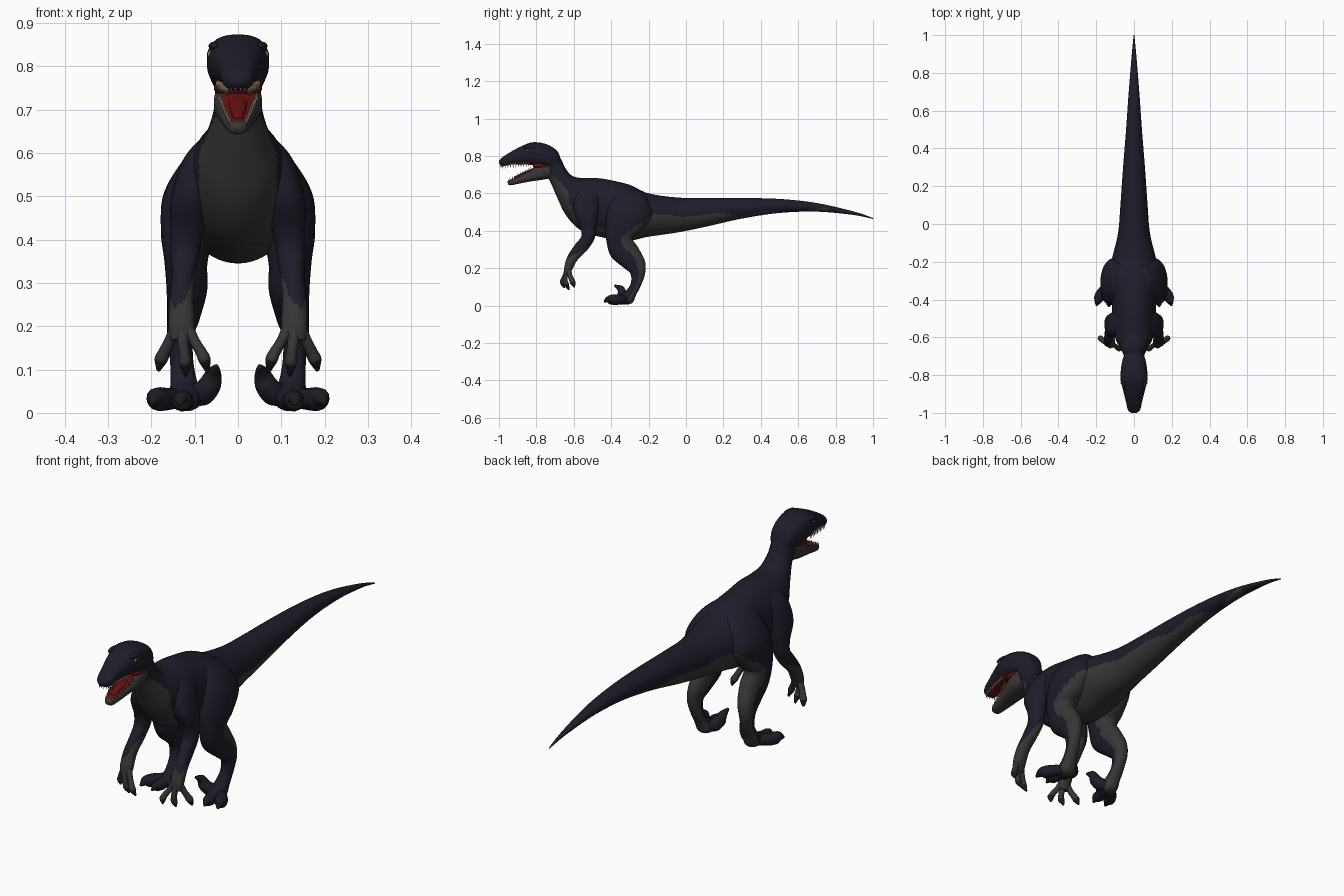
import bpy, bmesh, math
from mathutils import Vector, Matrix

cube = bpy.data.objects.get("Cube")
if cube:
    bpy.data.objects.remove(cube, do_unlink=True)


def material(name, rgb, rough=0.7):
    m = bpy.data.materials.new(name)
    m.use_nodes = True
    m.diffuse_color = (*rgb, 1)
    node = m.node_tree.nodes["Principled BSDF"]
    node.inputs["Base Color"].default_value = (*rgb, 1)
    node.inputs["Roughness"].default_value = rough
    return m


NAVY = material("navy skin", (0.0115, 0.012, 0.022))
GREY = material("grey underside", (0.038, 0.037, 0.038))
RED = material("red mouth", (0.14, 0.005, 0.005))
CREAM = material("cream teeth", (0.38, 0.31, 0.21))
AMBER = material("amber eye", (0.4, 0.2, 0.03))
BLACK = material("dark claw", (0.011, 0.011, 0.014))


def finish(name, bm, mats, rule=None, mirror=False):
    """Turn a bmesh into a smooth object, coloured by rule(centre, normal)."""
    bmesh.ops.recalc_face_normals(bm, faces=bm.faces)
    bm.normal_update()
    for f in bm.faces:
        f.smooth = True
        if rule:
            f.material_index = int(rule(f.calc_center_median(), f.normal))
    mesh = bpy.data.meshes.new(name)
    bm.to_mesh(mesh)
    bm.free()
    for m in mats:
        mesh.materials.append(m)
    ob = bpy.data.objects.new(name, mesh)
    bpy.context.collection.objects.link(ob)
    if mirror:
        mod = ob.modifiers.new("mirror", "MIRROR")
        mod.use_mirror_merge = False


def spline(rows, steps):
    """Catmull-Rom interpolation of rows of vectors."""
    out = []
    for i in range(len(rows) - 1):
        a, b, c, d = (rows[max(0, min(len(rows) - 1, i + k))] for k in (-1, 0, 1, 2))
        for s in range(steps):
            t = s / steps
            out.append([q + 0.5 * t * (r - p + t * (2 * p - 5 * q + 4 * r - e + t * (3 * (q - r) + e - p)))
                        for p, q, r, e in zip(a, b, c, d)])
    out.append(rows[-1])
    return out


def skin(frames, sides, square, steps):
    """Loft rings given as (centre, half width, half height) vectors."""
    bm = bmesh.new()
    rings = []
    power = lambda v: math.copysign(abs(v) ** square, v)
    for centre, u, v in spline(frames, steps):
        ring = []
        for k in range(sides):
            a = math.tau * (k + 0.5) / sides
            ring.append(bm.verts.new(centre + u * power(math.cos(a)) + v * power(math.sin(a))))
        rings.append(ring)
    for r, s in zip(rings, rings[1:]):
        for k in range(sides):
            n = (k + 1) % sides
            bm.faces.new((r[k], r[n], s[n], s[k]))
    bm.faces.new(rings[0])
    bm.faces.new(rings[-1])
    return bm


def loft(name, stations, mats, rule=None, mirror=False, sides=32, square=0.9, steps=7):
    """Stations: x centre, one edge (y, z), opposite edge (y, z), half width."""
    frames = []
    for x, ay, az, by, bz, w in stations:
        a, b = Vector((x, ay, az)), Vector((x, by, bz))
        frames.append(((a + b) / 2, Vector((w, 0, 0)), (a - b) / 2))
    finish(name, skin(frames, sides, square, steps), mats, rule, mirror)


def digit(name, path, colour):
    """Tapered toe or finger along (x, y, z, radius), the last stretch a claw."""
    pts = [Vector(p[:3]) for p in path]
    frames = []
    for i, p in enumerate(pts):
        along = pts[min(i + 1, len(pts) - 1)] - pts[max(i - 1, 0)]
        side = along.cross(Vector((0.3, 1, 0.2))).normalized()
        frames.append((p, side * path[i][3], along.cross(side).normalized() * path[i][3]))
    knuckle, tip = pts[-2], pts[-1]
    rule = lambda c, n: (c - knuckle).dot(tip - knuckle) > 0
    finish(name, skin(frames, 12, 1, 5), [colour, BLACK], rule, True)


# Trunk: tail tip to back of the skull
def underside(c, n):
    tail = -0.34 < c.y < 0.75 and c.z < 0.48 + 0.045 * max(0, c.y) + 0.008 * math.cos(c.y * 22 + 3)
    width = 0.09 - 0.45 * max(0, c.z - 0.6)
    chest = c.y <= -0.34 and abs(c.x) < width and n.z + n.y < -0.15
    return tail or chest


trunk = [
    (1, .468, 1, .463, .002), (.9, .502, .89, .485, .012), (.7, .548, .7, .502, .028),
    (.5, .57, .5, .495, .042), (.3, .575, .3, .465, .058), (.1, .575, .1, .42, .072),
    (-.05, .578, -.05, .39, .085), (-.2, .6, -.2, .368, .12), (-.3, .645, -.32, .345, .132),
    (-.4, .67, -.45, .365, .118), (-.48, .682, -.56, .4, .115), (-.56, .682, -.64, .48, .1),
    (-.61, .695, -.69, .58, .073), (-.645, .735, -.725, .66, .056), (-.67, .785, -.75, .7, .053),
    (-.71, .822, -.77, .72, .05)]
loft("trunk_and_tail", [(0, *s) for s in trunk], [NAVY, GREY], underside, sides=64, square=1)

# Skull, lower jaw and mouth lining
skull = [
    (-.666, .772, -.7, .715, .04), (-.69, .828, -.72, .722, .056), (-.75, .864, -.75, .735, .067),
    (-.82, .873, -.82, .75, .072), (-.88, .852, -.88, .755, .058), (-.94, .82, -.94, .753, .043),
    (-.985, .79, -.98, .744, .033), (-1, .772, -.998, .755, .015)]
loft("skull", [(0, *s) for s in skull], [NAVY, RED],
     lambda c, n: n.z < -0.75 and -0.97 < c.y < -0.76, square=0.8)
jaw = [
    (-.73, .77, -.72, .68, .05), (-.79, .752, -.77, .672, .056), (-.85, .715, -.84, .662, .044),
    (-.91, .685, -.9, .65, .031), (-.945, .672, -.94, .643, .021), (-.955, .662, -.952, .65, .009)]
loft("lower_jaw", [(0, *s) for s in jaw], [GREY, RED],
     lambda c, n: n.z > 0.7 and c.y > -0.94, square=0.75)
lining = [(-.73, .77, -.73, .72, .048), (-.79, .77, -.79, .73, .056), (-.825, .765, -.815, .735, .045)]
loft("mouth_lining", [(0, *s) for s in lining], [RED])
tongue = [(-.78, .75, -.78, .73, .02), (-.86, .718, -.86, .7, .02), (-.92, .688, -.92, .675, .01)]
loft("tongue", [(0, *s) for s in tongue], [RED], sides=16)


# Teeth: two rows of cones per side
def teeth(name, start, end, count, length):
    bm = bmesh.new()
    for i in range(count):
        spot = Vector(start).lerp(Vector(end), i / (count - 1))
        turn = Matrix.Rotation(math.pi if length < 0 else 0, 4, "X")
        bmesh.ops.create_cone(bm, cap_ends=True, segments=6, radius1=0.0042, radius2=0.0005,
                              depth=abs(length), matrix=Matrix.Translation(spot) @ turn)
    finish(name, bm, [CREAM], mirror=True)


teeth("upper_teeth", (.048, -.84, .756), (.024, -.98, .745), 11, -.026)
teeth("front_teeth", (.016, -.986, .747), (.006, -.99, .747), 2, -.018)
teeth("lower_teeth", (.043, -.83, .732), (.017, -.942, .673), 9, .022)


# Eyes, pupils and brows
def ball(name, place, size, mat):
    bm = bmesh.new()
    bmesh.ops.create_uvsphere(bm, u_segments=16, v_segments=10, radius=1,
                              matrix=Matrix.Translation(place) @ Matrix.Diagonal((*size, 1)))
    finish(name, bm, [mat], mirror=True)


ball("eye", (.062, -.84, .828), (.009, .01, .009), AMBER)
ball("pupil", (.068, -.842, .828), (.004, .003, .006), BLACK)
ball("brow", (.054, -.83, .847), (.014, .04, .01), NAVY)
ball("nostril", (.027, -.975, .782), (.006, .007, .005), BLACK)

# Hind legs
leg = [
    (.05, -.36, .63, -.24, .61, .03), (.075, -.39, .59, -.2, .56, .056), (.1, -.42, .52, -.18, .48, .073),
    (.115, -.43, .43, -.24, .4, .063), (.12, -.425, .34, -.285, .36, .05), (.118, -.4, .26, -.255, .31, .047),
    (.126, -.33, .2, -.22, .24, .038), (.133, -.297, .17, -.217, .18, .03), (.13, -.295, .12, -.235, .12, .027),
    (.125, -.32, .08, -.265, .06, .031), (.12, -.35, .06, -.29, .012, .038), (.12, -.38, .045, -.35, .004, .03)]
loft("hind_leg", leg, [NAVY, GREY],
     lambda c, n: n.y > 0.1 and c.z < 0.4 + 0.7 * (c.y + 0.3), True)
digit("outer_toe", [(.12, -.31, .035, .02), (.165, -.355, .032, .026), (.185, -.39, .032, .027),
                    (.192, -.41, .034, .019), (.198, -.432, .022, .005)], NAVY)
digit("middle_toe", [(.12, -.33, .035, .025), (.128, -.38, .028, .025), (.13, -.41, .03, .022),
                     (.132, -.42, .032, .016), (.134, -.438, .018, .004)], NAVY)
digit("inner_toe", [(.115, -.31, .04, .024), (.083, -.33, .045, .029), (.065, -.342, .065, .026),
                    (.056, -.352, .092, .018), (.05, -.382, .108, .005)], NAVY)

# Arms
arm = [
    (.05, -.56, .64, -.48, .64, .03), (.08, -.595, .585, -.46, .58, .048), (.107, -.6, .5, -.47, .48, .048),
    (.118, -.565, .42, -.48, .41, .038), (.123, -.56, .37, -.49, .355, .033), (.126, -.59, .33, -.525, .3, .028),
    (.13, -.63, .27, -.575, .25, .028), (.13, -.65, .21, -.605, .2, .03), (.13, -.65, .17, -.62, .165, .026)]
loft("arm", arm, [NAVY, GREY], lambda c, n: c.z < 0.305 + 0.055 * n.y - 0.03 * n.x, True)
digit("outer_finger", [(.14, -.628, .2, .015), (.158, -.622, .165, .013), (.17, -.612, .14, .014),
                       (.178, -.605, .122, .015), (.184, -.597, .097, .004)], GREY)
digit("middle_finger", [(.13, -.632, .2, .016), (.127, -.645, .16, .013), (.123, -.645, .13, .013),
                        (.122, -.64, .115, .014), (.12, -.625, .085, .004)], GREY)
digit("inner_finger", [(.118, -.632, .2, .015), (.1, -.645, .165, .012), (.085, -.657, .14, .013),
                       (.077, -.66, .122, .014), (.07, -.65, .094, .004)], GREY)
